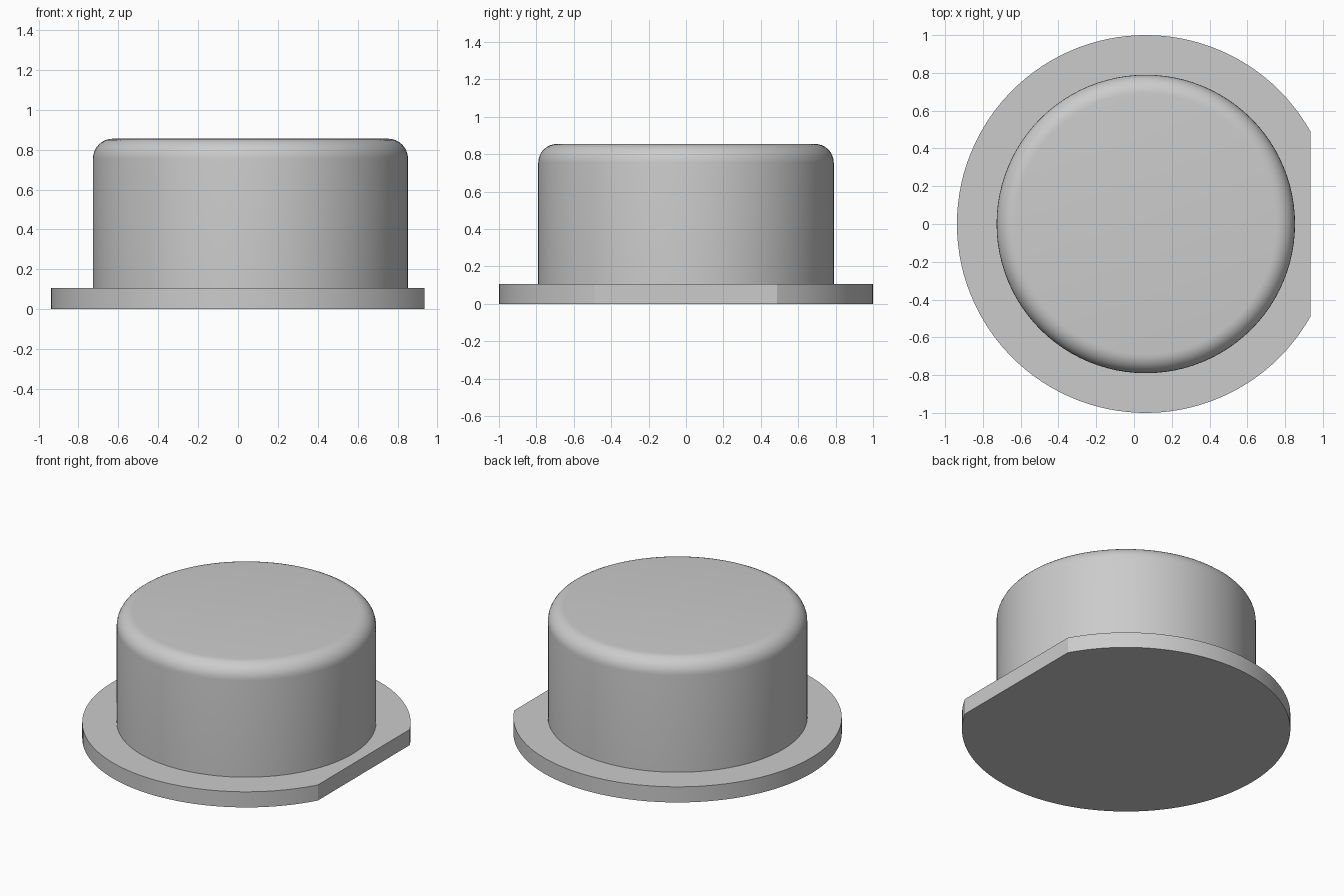
import bpy, bmesh, math

old = bpy.data.objects.get("Cube")
if old:
    bpy.data.objects.remove(old, do_unlink=True)

CENTRE_X = 0.0625
FLANGE_TOP = 0.105
FLAT_OFFSET = 0.873
BODY_RADIUS = 0.79
BODY_TOP = 0.855
FILLET = 0.1

grey = bpy.data.materials.new("plain grey")
grey.use_nodes = True
colour = (0.6, 0.6, 0.6, 1)
grey.diffuse_color = colour
grey.node_tree.nodes["Principled BSDF"].inputs["Base Color"].default_value = colour


def add_object(name, bm):
    bmesh.ops.recalc_face_normals(bm, faces=bm.faces)
    mesh = bpy.data.meshes.new(name)
    bm.to_mesh(mesh)
    bm.free()
    mesh.materials.append(grey)
    obj = bpy.data.objects.new(name, mesh)
    obj.location.x = CENTRE_X
    bpy.context.collection.objects.link(obj)
    bpy.ops.object.select_all(action="DESELECT")
    obj.select_set(True)
    bpy.context.view_layer.objects.active = obj
    bpy.ops.object.shade_smooth_by_angle(angle=math.radians(25))
    return obj


def extruded_disc(points, bottom, top):
    bm = bmesh.new()
    face = bm.faces.new([bm.verts.new((x, y, bottom)) for x, y in points])
    result = bmesh.ops.extrude_face_region(bm, geom=[face], use_keep_orig=True)
    for v in result["geom"]:
        if isinstance(v, bmesh.types.BMVert):
            v.co.z = top
    return bm


def arc(radius, start, end, steps):
    angles = [start + (end - start) * i / steps for i in range(steps + 1)]
    return [(radius * math.cos(a), radius * math.sin(a)) for a in angles]


# Flange: a disc with one straight side towards +x
half = math.acos(FLAT_OFFSET)
flange = add_object("flange", extruded_disc(
    arc(1, half, math.tau - half, 96), 0, FLANGE_TOP))

# Body: a cylinder standing on the flange with a rounded top rim
bm = extruded_disc(arc(BODY_RADIUS, 0, math.tau, 96)[:-1], FLANGE_TOP, BODY_TOP)
rim = [e for e in bm.edges if all(v.co.z > BODY_TOP - 0.01 for v in e.verts)]
bmesh.ops.bevel(bm, geom=rim, offset=FILLET, segments=8, profile=0.5, affect="EDGES")
body = add_object("body", bm)
